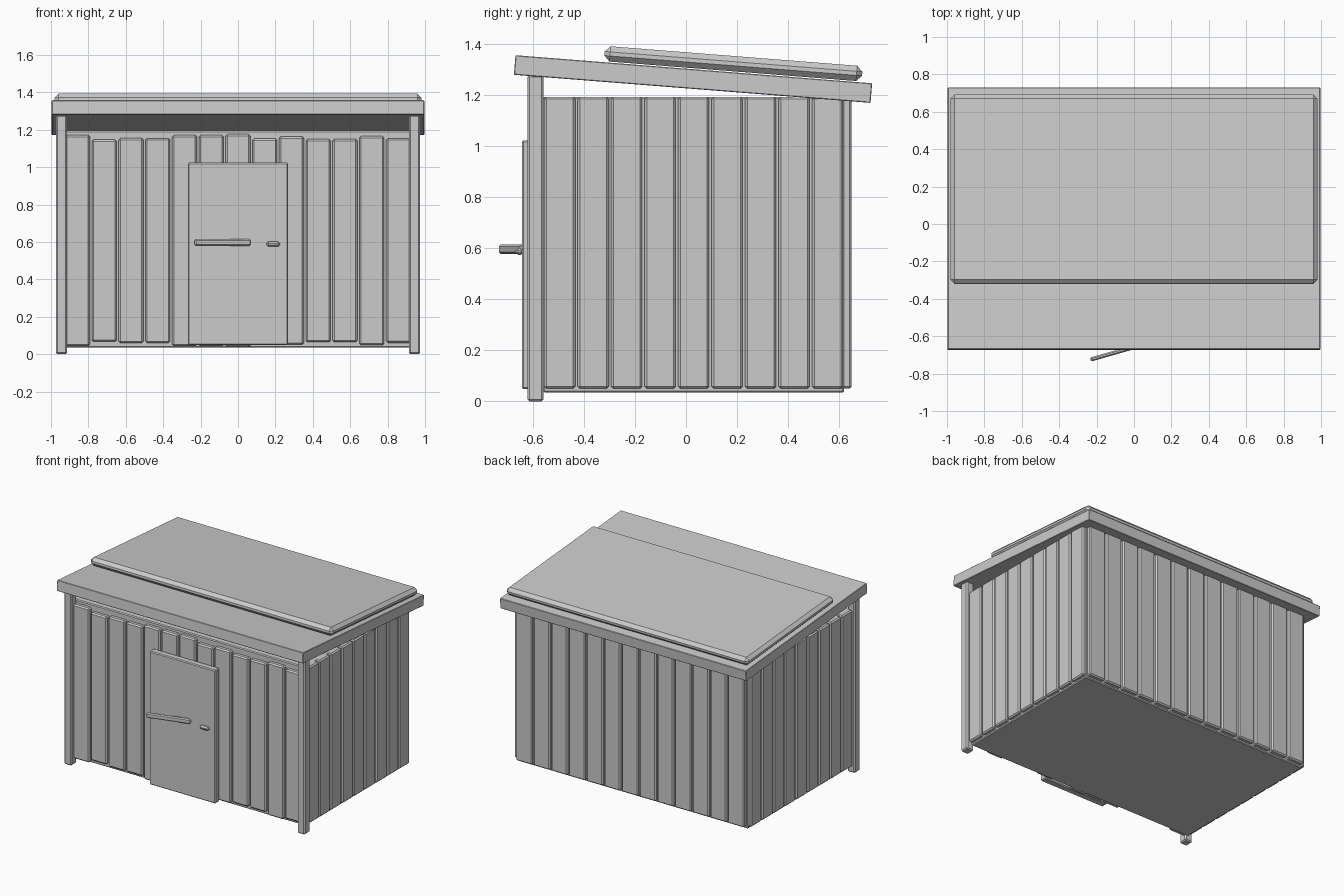
import bpy, bmesh
from math import radians, sin, cos
from mathutils import Matrix

if "Cube" in bpy.data.objects:
    bpy.data.objects.remove(bpy.data.objects["Cube"])


def box(name, center, size, bevel=0.0, rot=None, segments=1):
    """Box with chamfered edges, optionally rotated about its centre."""
    bm = bmesh.new()
    bmesh.ops.create_cube(bm, size=1.0, matrix=Matrix.Diagonal((*size, 1.0)))
    if bevel:
        bmesh.ops.bevel(bm, geom=bm.edges[:], offset=bevel, segments=segments,
                        profile=0.5, affect='EDGES')
    mesh = bpy.data.meshes.new(name)
    bm.to_mesh(mesh)
    bm.free()
    ob = bpy.data.objects.new(name, mesh)
    bpy.context.collection.objects.link(ob)
    ob.location = center
    if rot:
        ob.rotation_euler = rot
    return ob


CY = 0.03            # middle of the body in y
PITCH_X, PITCH_Y = 0.143, 0.1313
Z0, Z1 = 0.05, 1.195
ZM, ZH = (Z0 + Z1) / 2, Z1 - Z0

# Body
box("body", (0, CY, 0.615), (1.87, 1.18, 1.16), 0.006)

# Front planks, uneven lengths about a common middle
tops = [1.171, 1.147, 1.155, 1.154, 1.171, 1.171, 1.176,
        1.152, 1.163, 1.150, 1.150, 1.166, 1.153]
for i, top in enumerate(tops):
    x = (i - 6) * PITCH_X
    box("front_plank", (x, CY - 0.60, 0.607), (0.132, 0.04, 2 * (top - 0.607)), 0.009)
    box("back_plank", (x, CY + 0.60, ZM), (0.132, 0.04, ZH), 0.009)

# Side planks
for s in (-1, 1):
    for i in range(9):
        box("side_plank", (s * 0.94, CY + (i - 4) * PITCH_Y, ZM), (0.04, 0.122, ZH), 0.009)
    # Front corner posts
    box("front_post", (s * 0.944, -0.59, 0.64), (0.06, 0.062, 1.28), 0.008)

# Door with handle bar and latch
box("door", (0, -0.618, 0.536), (0.534, 0.05, 0.976), 0.006)
box("handle_bar", (-0.083, -0.682, 0.597), (0.312, 0.022, 0.036), 0.007,
    (0, 0, radians(16)))
box("latch", (0.188, -0.653, 0.588), (0.072, 0.03, 0.027), 0.010)

# Sloping roof and the raised panel on top of it
A = radians(-4.5)
box("roof", (0, 0.0275, 1.2645), (1.992, 1.403, 0.077), 0.003, (A, 0, 0))


def on_roof(v, w):
    """Roof-local (along slope, normal) to a world position on x = 0."""
    return (0, 0.0275 + v * cos(A) - w * sin(A), 1.2645 + v * sin(A) + w * cos(A))


box("roof_panel", on_roof(0.153, 0.0725), (1.962, 1.014, 0.06), 0.022, (A, 0, 0))
